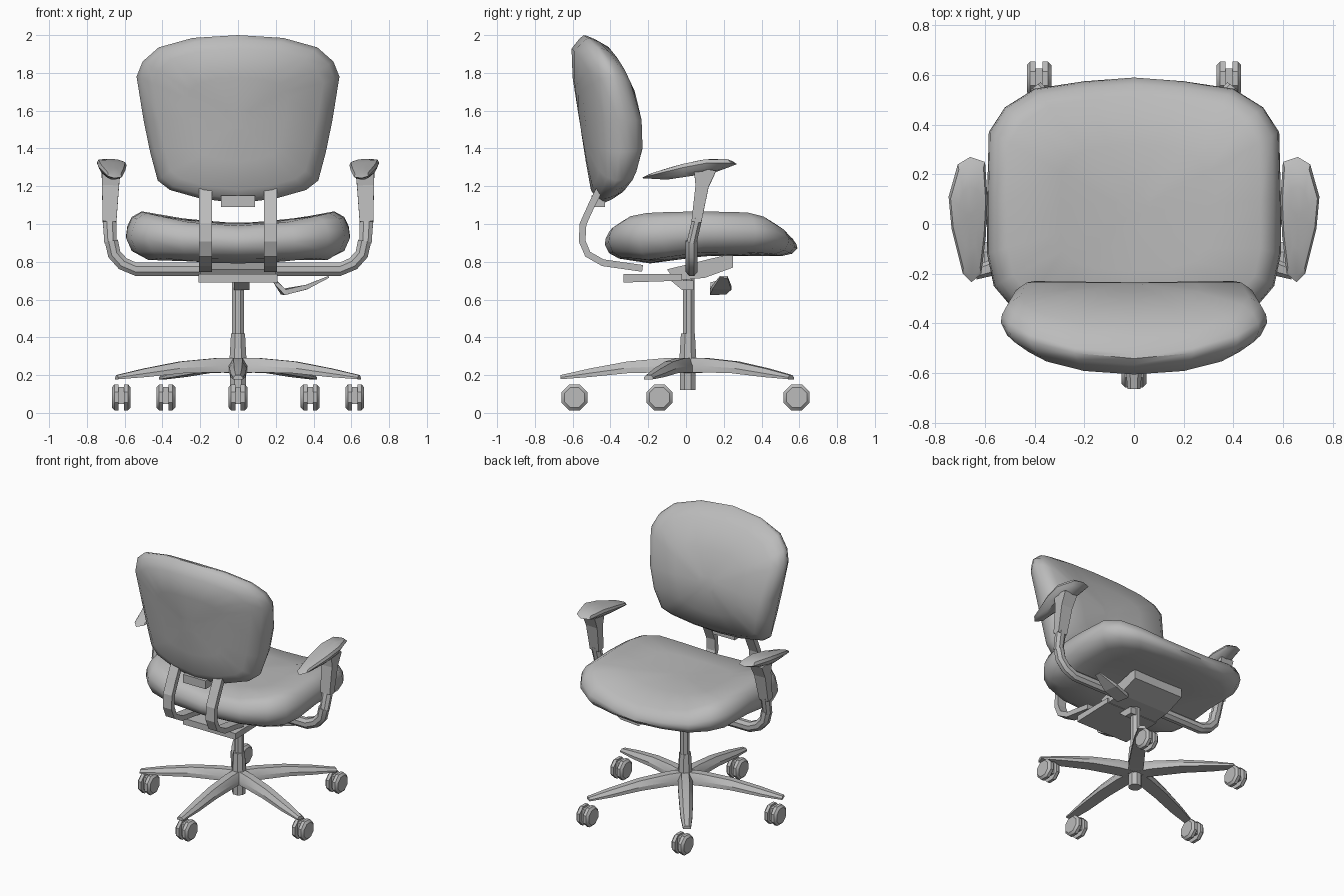
import bpy, bmesh, math
from mathutils import Vector

cube = bpy.data.objects.get("Cube")
if cube:
    bpy.data.objects.remove(cube, do_unlink=True)

grey = bpy.data.materials.new("plain grey")
grey.use_nodes = True
grey.diffuse_color = (0.5, 0.5, 0.5, 1)
grey.node_tree.nodes["Principled BSDF"].inputs["Base Color"].default_value = (0.5, 0.5, 0.5, 1)


def loft(name, rings, smooth=35):
    """Skin a list of equal-length point rings and cap both ends."""
    bm = bmesh.new()
    rows = [[bm.verts.new(p) for p in ring] for ring in rings]
    n = len(rows[0])
    for a, b in zip(rows, rows[1:]):
        for i in range(n):
            j = (i + 1) % n
            bm.faces.new((a[i], a[j], b[j], b[i]))
    bm.faces.new(rows[0][::-1])
    bm.faces.new(rows[-1])
    bmesh.ops.recalc_face_normals(bm, faces=bm.faces)
    mesh = bpy.data.meshes.new(name)
    bm.to_mesh(mesh)
    bm.free()
    mesh.materials.append(grey)
    obj = bpy.data.objects.new(name, mesh)
    bpy.context.collection.objects.link(obj)
    if smooth:
        bpy.ops.object.select_all(action='DESELECT')
        obj.select_set(True)
        bpy.context.view_layer.objects.active = obj
        bpy.ops.object.shade_smooth_by_angle(angle=math.radians(smooth))
    return obj


def sweep(name, stations, ref, sides=8):
    """Sweep a section along (point, half size along ref, half size across)."""
    pts = [Vector(s[0]) for s in stations]
    ref = Vector(ref)
    box = sides == 4
    grow = math.sqrt(2) if box else 1
    rings = []
    for i, (_, a, b) in enumerate(stations):
        tangent = (pts[min(i + 1, len(pts) - 1)] - pts[max(i - 1, 0)]).normalized()
        v = tangent.cross(ref).normalized()
        u = v.cross(tangent)
        angles = [2 * math.pi * (k + 0.5) / sides for k in range(sides)]
        rings.append([pts[i] + u * a * grow * math.cos(t) + v * b * grow * math.sin(t)
                      for t in angles])
    return loft(name, rings, 0 if box else 35)


def slab(name, profile, x0, x1):
    """Extrude a side profile of (y, z) points across x."""
    return loft(name, [[(x, y, z) for y, z in profile] for x in (x0, x1)], 0)


def cushion(name, outline, centre, levels, place, smooth=50):
    """Stack scaled copies of an outline; place(u, v, t) gives the point."""
    cu, cv = centre
    return loft(name, [[place(cu + (u - cu) * s, cv + (v - cv) * s, t) for u, v in outline]
                       for s, t in levels], smooth)


def lerp(table, x):
    if x <= table[0][0]:
        return table[0][1]
    for (a, p), (b, q) in zip(table, table[1:]):
        if x <= b:
            return p + (q - p) * (x - a) / (b - a)
    return table[-1][1]


def mirrored(half):
    return half + [(-u, v) for u, v in half[-2:0:-1]]


LEVELS = [(.12, 0), (.5, 0), (.84, 0), (.95, .12), (1, .4), (.99, .62),
          (.95, .86), (.86, 1), (.5, 1), (.12, 1)]

# Seat cushion, dished along the middle
seat_half = [(0, .59), (.2, .575), (.4, .545), (.52, .47), (.585, .37), (.592, .1),
             (.592, -.12), (.565, -.25), (.48, -.35), (.3, -.41), (0, -.43)]
seat_top = [(-.43, .98), (-.3, 1.0), (0, 1.005), (.25, 1.01), (.42, .99), (.59, .93)]
seat_low = [(-.43, .83), (-.2, .79), (.1, .83), (.59, .83)]


def seat_point(x, y, t):
    top = lerp(seat_top, y) + .06 * min(1, abs(x) / .5) ** 2
    low = lerp(seat_low, y) + .03 * (x / .59) ** 2
    return x, y, low + (top - low) * t


cushion("seat_cushion", mirrored(seat_half), (0, .05), LEVELS, seat_point)

# Backrest, bulging forward with a bowed rear shell
back_half = [(0, 2.0), (.24, 1.985), (.42, 1.935), (.505, 1.86), (.537, 1.78), (.5, 1.55),
             (.465, 1.38), (.425, 1.23), (.36, 1.18), (.2, 1.135), (0, 1.11)]
back_front = [(1.11, -.4), (1.16, -.34), (1.25, -.27), (1.4, -.23), (1.55, -.235),
              (1.7, -.27), (1.85, -.34), (1.95, -.42), (2.0, -.5)]
back_rear = [(1.11, -.48), (1.2, -.51), (1.9, -.62), (2.0, -.57)]


def back_point(x, z, t):
    rear = lerp(back_rear, z) + .5 * x * x
    front = lerp(back_front, z)
    return x, rear + (front - rear) * t, z


cushion("backrest", mirrored(back_half), (0, 1.55), LEVELS, back_point)
slab("backrest_bracket", [(-.5, 1.15), (-.5, 1.09), (-.43, 1.09), (-.43, 1.15)], -.09, .09)

# Tilt mechanism under the seat
slab("tilt_housing", [(-.1, .76), (.25, .845), (.25, .77), (.1, .715), (-.06, .7)], -.2, .2)
slab("rear_plate", [(-.33, .735), (-.33, .69), (-.02, .7), (-.02, .735)], -.21, .21)
slab("tilt_knob", [(-.08, .7), (-.02, .65), (.04, .65), (.04, .7)], -.02, .06)
sweep("height_lever", [((.2, .15, .69), .02, .01), ((.24, .17, .64), .045, .015),
                       ((.36, .19, .665), .05, .012), ((.48, .2, .72), .02, .005)],
      (0, 1, 0), 4)

# Gas column
sweep("column_upper", [((0, .015, .4), .033, .033), ((0, .015, .74), .033, .033)], (1, 0, 0))
sweep("column_sleeve", [((0, .01, .26), .05, .05), ((0, .01, .42), .04, .04)], (1, 0, 0))
sweep("column_foot", [((0, .01, .12), .045, .045), ((0, .01, .28), .045, .045)], (1, 0, 0))

# Mirrored parts: back straps, arm tubes, posts and arm pads
strap_path = [(-.46, 1.18), (-.5, 1.1), (-.545, 1.0), (-.55, .91), (-.52, .84),
              (-.44, .795), (-.23, .765)]
tube_path = [(.15, .76), (.54, .76), (.61, .79), (.655, .84), (.67, .91)]
pad_outline = [(.6, .25), (.66, .27), (.71, .24), (.747, .11), (.735, -.02), (.69, -.2),
               (.655, -.235), (.615, -.2), (.597, -.05), (.59, .1)]
pad_top = [(-.24, 1.25), (-.1, 1.295), (.05, 1.33), (.18, 1.35), (.27, 1.33)]
pad_low = [(-.24, 1.225), (-.1, 1.235), (.1, 1.265), (.27, 1.29)]
PAD_LEVELS = [(.15, 0), (.5, 0), (.85, .35), (1, .7), (.9, .97), (.5, 1), (.1, 1)]

for side, s in (("left", 1), ("right", -1)):
    sweep(side + "_back_strap", [((s * .172, y, z), .035, .018) for y, z in strap_path],
          (1, 0, 0), 4)
    sweep(side + "_arm_tube", [((s * x, .03, z), .034, .038) for x, z in tube_path], (0, 1, 0))
    sweep(side + "_post_sleeve", [((s * .675, .03, .9), .028, .035),
                                  ((s * .68, .06, 1.03), .028, .04)], (0, 1, 0))
    sweep(side + "_arm_post", [((s * .68, .055, 1.01), .026, .036),
                               ((s * .675, .085, 1.2), .035, .045),
                               ((s * .672, .1, 1.29), .06, .05)], (0, 1, 0), 4)

    def pad_point(x, y, t, s=s):
        low, top = lerp(pad_low, y), lerp(pad_top, y)
        return s * x, y, low + (top - low) * t + .1 * (x - .67) * t

    cushion(side + "_arm_pad", pad_outline, (.665, .03), PAD_LEVELS, pad_point, 40)

# Five-legged base with twin-wheel casters
leg_stations = [(0, .045, .29, .21), (.12, .05, .29, .215), (.32, .046, .272, .21),
                (.52, .04, .235, .19), (.675, .026, .2, .178)]
for k in range(5):
    angle = -math.pi / 2 + k * 2 * math.pi / 5
    out = Vector((math.cos(angle), math.sin(angle), 0))
    across = Vector((-out.y, out.x, 0))
    hub = Vector((0, .01, 0))
    rings = []
    for r, w, top, low in leg_stations:
        edge = low + (top - low) * .45
        rings.append([hub + out * r + across * a + Vector((0, 0, z)) for a, z in
                      ((-w, low), (w, low), (w, edge), (w * .5, top), (-w * .5, top), (-w, edge))])
    loft(f"base_leg_{k + 1}", rings, 30)

    c = out * .65 + Vector((0, .06, .082))
    for s in (-1, 1):
        sweep(f"caster_{k + 1}_wheel_{'right' if s < 0 else 'left'}",
              [(c + Vector((s * .014, 0, 0)), .074, .074),
               (c + Vector((s * .036, 0, 0)), .074, .074),
               (c + Vector((s * .05, 0, 0)), .058, .058)], (0, 0, 1))
    sweep(f"caster_{k + 1}_axle", [(c + Vector((-.02, 0, .01)), .045, .04),
                                   (c + Vector((.02, 0, .01)), .045, .04)], (0, 0, 1), 4)
